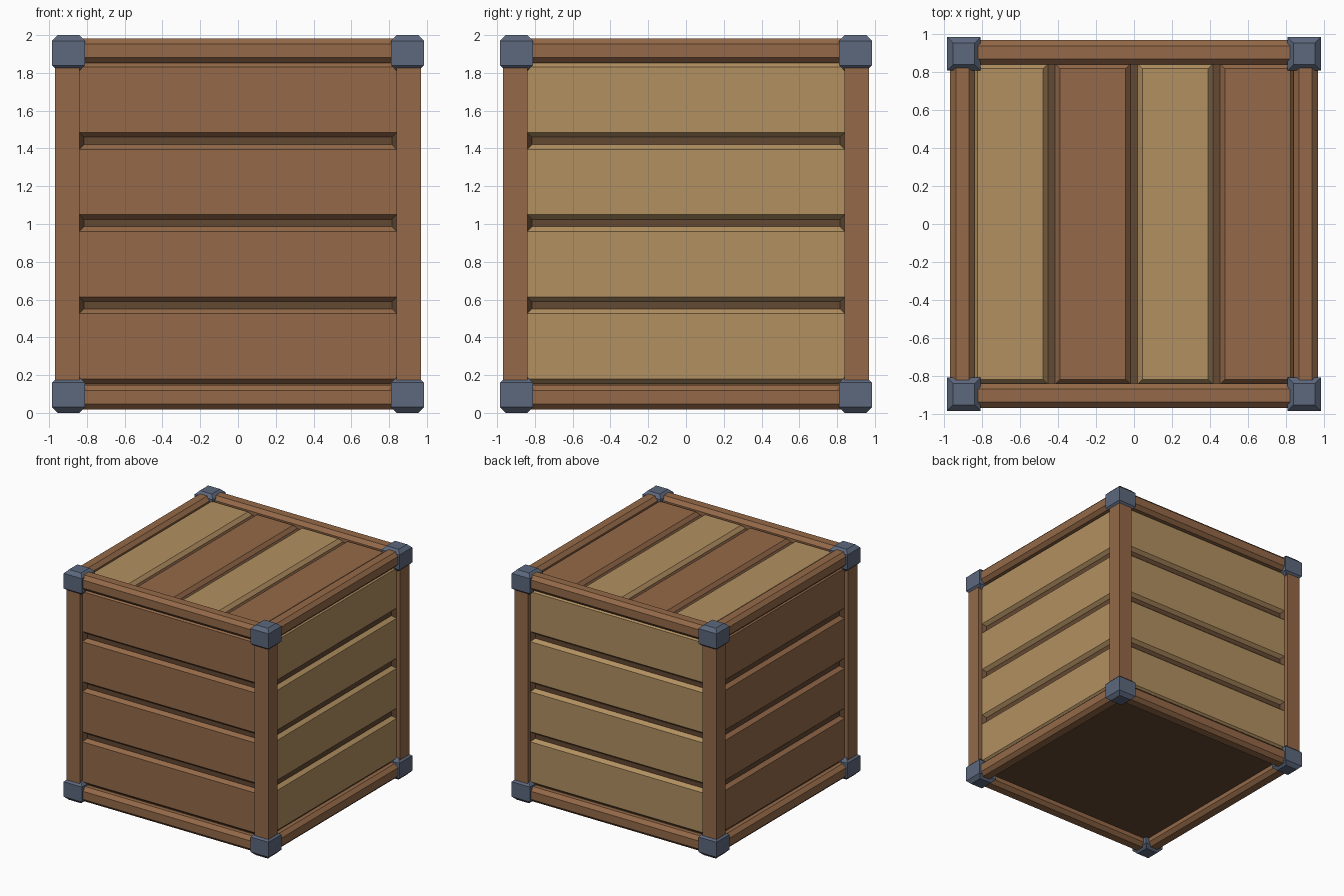
import bpy, bmesh, math
from mathutils import Matrix, Vector

if "Cube" in bpy.data.objects:
    bpy.data.objects.remove(bpy.data.objects["Cube"])


def material(name, rgb):
    m = bpy.data.materials.new(name)
    m.diffuse_color = (*rgb, 1.0)
    m.use_nodes = True
    m.node_tree.nodes["Principled BSDF"].inputs["Base Color"].default_value = m.diffuse_color
    return m


BROWN = material("brown_wood", (0.296, 0.141, 0.065))
TAN = material("tan_wood", (0.445, 0.279, 0.119))
DARK = material("dark_wood", (0.127, 0.065, 0.032))
STEEL = material("blue_grey_metal", (0.107, 0.138, 0.205))


def add_object(name, bm, mat, matrix=Matrix()):
    bmesh.ops.recalc_face_normals(bm, faces=bm.faces)
    mesh = bpy.data.meshes.new(name)
    bm.to_mesh(mesh)
    bm.free()
    mesh.materials.append(mat)
    obj = bpy.data.objects.new(name, mesh)
    obj.matrix_world = matrix
    bpy.context.collection.objects.link(obj)
    return obj


def box(name, size, loc, mat, chamfer=0.0, keep=None):
    """Box; chamfers the edges accepted by keep(edge direction)."""
    bm = bmesh.new()
    bmesh.ops.create_cube(bm, size=1.0)
    bmesh.ops.scale(bm, vec=size, verts=bm.verts)
    if chamfer:
        edges = [e for e in bm.edges
                 if keep((e.verts[0].co - e.verts[1].co).normalized())]
        bmesh.ops.bevel(bm, geom=edges, offset=chamfer, segments=1,
                        affect='EDGES')
    return add_object(name, bm, mat, Matrix.Translation(loc))


def tapered(name, base, face, low, high, mat, matrix):
    """Slab whose base rectangle narrows to a face; rects are (u0, u1, v0, v1)."""
    bm = bmesh.new()
    rings = []
    for (u0, u1, v0, v1), w in ((base, low), (face, high)):
        rings.append([bm.verts.new(p) for p in
                      ((u0, v0, w), (u1, v0, w), (u1, v1, w), (u0, v1, w))])
    a, b = rings
    bm.faces.new(a[::-1])
    bm.faces.new(b)
    for i in range(4):
        j = (i + 1) % 4
        bm.faces.new((a[i], a[j], b[j], b[i]))
    return add_object(name, bm, mat, matrix)


FLOOR, FACE = 0.905, 0.935          # groove floor and plank face distances
HALF, SLOPE = 0.173, 0.025          # plank face half width, edge slope
CENTRES = [-0.6525, -0.2175, 0.2175, 0.6525]

# Dark inner body seen in the grooves and underneath
box("inner_body", (2 * FLOOR, 2 * FLOOR, 1.835), (0, 0, 1.0025), DARK)

# Side planks: four per side, with sloped groove ends beside the posts
front = Matrix(((1, 0, 0), (0, 0, -1), (0, 1, 0))).to_4x4()
sides = [("front", BROWN), ("right", TAN), ("back", TAN), ("left", BROWN)]
for k, (side, mat) in enumerate(sides):
    frame = (Matrix.Translation((0, 0, 1.005))
             @ Matrix.Rotation(k * math.pi / 2, 4, 'Z') @ front)
    for c in CENTRES:
        b = HALF + SLOPE
        tapered(side + "_plank", (-0.86, 0.86, c - b, c + b),
                (-0.86, 0.86, c - HALF, c + HALF), FLOOR - 0.01 + 0.01, FACE,
                mat, frame)
    for s in (-1, 1):
        inner, outer = s * 0.815, s * 0.87
        tapered(side + "_groove_end",
                (*sorted((inner, outer)), -0.86, 0.86),
                (*sorted((s * 0.84, outer)), -0.86, 0.86),
                FLOOR, FACE - 0.001, DARK, frame)

# Lid planks, alternating colours, sloped on all edges
top = (Matrix.Translation((0, 0, 1.015))
       @ Matrix(((0, -1, 0), (1, 0, 0), (0, 0, 1))).to_4x4())
for i, c in enumerate(CENTRES):
    b = HALF + SLOPE
    tapered("lid_plank", (-0.845, 0.845, c - b, c + b),
            (-0.82, 0.82, c - HALF, c + HALF), FLOOR, FACE,
            (BROWN, TAN)[i % 2], top)

# Square corner posts
for sx in (-1, 1):
    for sy in (-1, 1):
        box("corner_post", (0.13, 0.13, 1.8), (sx * 0.905, sy * 0.905, 1),
            BROWN)

# Chamfered rails around the top and bottom
for sz in (-1, 1):
    z = 1 + sz * 0.9175
    for s in (-1, 1):
        box("cross_rail", (1.7, 0.13, 0.13), (0, s * 0.905, z), BROWN, 0.03,
            lambda d: abs(d.x) > 0.9)
        box("side_rail", (0.13, 1.7, 0.13), (s * 0.905, 0, z), BROWN, 0.03,
            lambda d: abs(d.y) > 0.9)

# Metal corner caps, chamfered above and below
for sx in (-1, 1):
    for sy in (-1, 1):
        for sz in (-1, 1):
            box("corner_cap", (0.175, 0.175, 0.19),
                (sx * 0.8975, sy * 0.8975, 1 + sz * 0.905), STEEL, 0.03,
                lambda d: abs(d.z) < 0.1)
